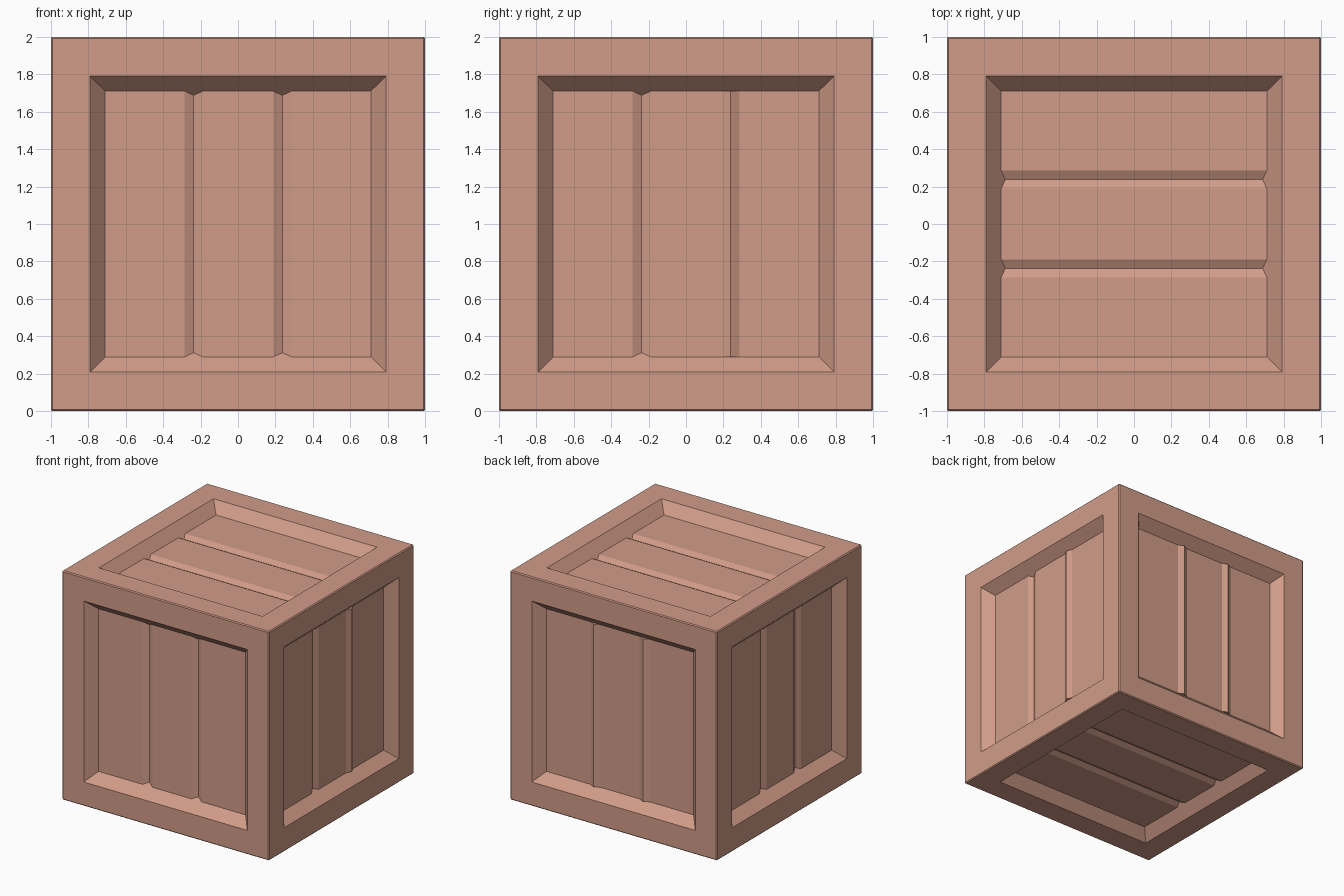
import bpy
import bmesh
from mathutils import Vector

default = bpy.data.objects.get("Cube")
if default:
    bpy.data.objects.remove(default, do_unlink=True)

OPENING, FLOOR, DEPTH = 0.79, 0.71, 0.09   # frame opening, panel half size, recess depth
SEAM, HALF, STEP = 0.237, 0.048, 0.025     # plank seam position, half width, depth
SLOPE = (OPENING - FLOOR) / DEPTH

wood = bpy.data.materials.new("warm_brown_wood")
wood.use_nodes = True
colour = (0.638, 0.332, 0.246, 1)
wood.diffuse_color = colour
wood.node_tree.nodes["Principled BSDF"].inputs["Base Color"].default_value = colour

X, Y, Z = Vector((1, 0, 0)), Vector((0, 1, 0)), Vector((0, 0, 1))
GROOVE, RIDGE = 1, -1
# Across-planks axis, along-planks axis, and the kind of each seam
SIDES = {
    "front": (X, Z, (GROOVE, GROOVE)),
    "right": (Y, Z, (GROOVE, RIDGE)),
    "back": (-X, Z, (RIDGE, RIDGE)),
    "left": (-Y, Z, (GROOVE, GROOVE)),
    "top": (-Y, X, (GROOVE, GROOVE)),
    "bottom": (Y, X, (GROOVE, GROOVE)),
}


def add_face(bm, points):
    bm.faces.new([bm.verts.new(p) for p in points])


def finish(bm, name):
    bmesh.ops.remove_doubles(bm, verts=bm.verts, dist=0.0001)
    mesh = bpy.data.meshes.new(name)
    bm.to_mesh(mesh)
    bm.free()
    mesh.materials.append(wood)
    obj = bpy.data.objects.new(name, mesh)
    obj.location.z = 1
    bpy.context.collection.objects.link(obj)


def plank_profile(seams):
    """Points across the panel: position, depth, half length, is a ridge crest."""
    points = [(-FLOOR, DEPTH, FLOOR, False)]
    for centre, kind in zip((-SEAM, SEAM), seams):
        length = FLOOR - STEP * SLOPE if kind == GROOVE else FLOOR
        points += [(centre - HALF, DEPTH, FLOOR, False),
                   (centre, DEPTH + kind * STEP, length, kind == RIDGE),
                   (centre + HALF, DEPTH, FLOOR, False)]
    return points + [(FLOOR, DEPTH, FLOOR, False)]


frame = bmesh.new()
for side, (u, v, seams) in SIDES.items():
    n = u.cross(v)

    def at(a, b, depth=0):
        return u * a + v * b + n * (1 - depth)

    profile = plank_profile(seams)
    low = [at(a, -l, d) for a, d, l, crest in profile if not crest]
    high = [at(a, l, d) for a, d, l, crest in profile if not crest]
    inner = {0: low[::-1], 1: [high[-1], low[-1]], 2: high, 3: [low[0], high[0]]}

    # Frame boards and sloping walls of the recess
    signs = [(-1, -1), (1, -1), (1, 1), (-1, 1)]
    outer = [at(a, b) for a, b in signs]
    lip = [at(a * OPENING, b * OPENING) for a, b in signs]
    for i in range(4):
        j = (i + 1) % 4
        add_face(frame, [outer[i], outer[j], lip[j], lip[i]])
        add_face(frame, [lip[i], lip[j]] + inner[i])

    # Recessed planks with their seams
    panel = bmesh.new()
    for (a, d, l, _), (a2, d2, l2, _) in zip(profile, profile[1:]):
        add_face(panel, [at(a, -l, d), at(a2, -l2, d2), at(a2, l2, d2), at(a, l, d)])
    # End caps of raised strips
    for a, d, l, crest in profile:
        if crest:
            add_face(panel, [at(a - HALF, -l, DEPTH), at(a + HALF, -l, DEPTH), at(a, -l, d)])
            add_face(panel, [at(a + HALF, l, DEPTH), at(a - HALF, l, DEPTH), at(a, l, d)])
    finish(panel, side + "_planks")

# Slightly chamfered outer edges
bmesh.ops.remove_doubles(frame, verts=frame.verts, dist=0.0001)
corners = {w for w in frame.verts if min(abs(c) for c in w.co) > 0.99}
edges = [e for e in frame.edges if all(w in corners for w in e.verts)]
bmesh.ops.bevel(frame, geom=edges, offset=0.008, segments=1, affect='EDGES')
finish(frame, "crate_frame")
